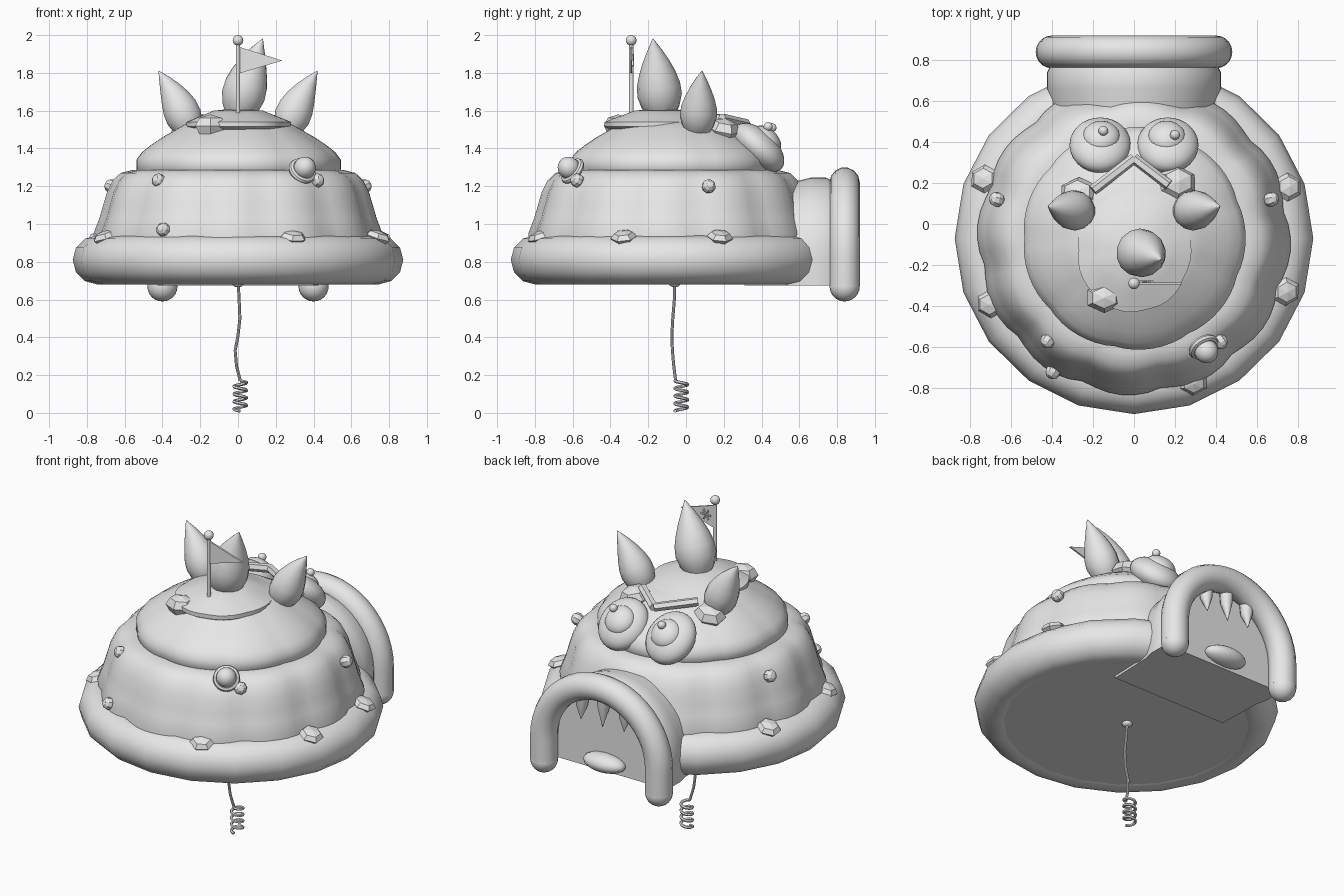
import bpy, bmesh, math
from math import pi, sin, cos
from mathutils import Vector, Matrix

if "Cube" in bpy.data.objects:
    bpy.data.objects.remove(bpy.data.objects["Cube"], do_unlink=True)

clay = bpy.data.materials.new("plain_grey")
clay.use_nodes = True
GREY = (0.8, 0.8, 0.8, 1)
clay.diffuse_color = GREY
clay.node_tree.nodes["Principled BSDF"].inputs["Base Color"].default_value = GREY

CENTRE = Vector((0, -0.07, 0))
UP = Vector((0, 0, 1))


def finish(bm, name, angle=40):
    bmesh.ops.recalc_face_normals(bm, faces=bm.faces)
    mesh = bpy.data.meshes.new(name)
    bm.to_mesh(mesh)
    bm.free()
    ob = bpy.data.objects.new(name, mesh)
    bpy.context.scene.collection.objects.link(ob)
    mesh.materials.append(clay)
    if angle:
        bpy.ops.object.select_all(action="DESELECT")
        ob.select_set(True)
        bpy.context.view_layer.objects.active = ob
        bpy.ops.object.shade_smooth_by_angle(angle=math.radians(angle))
    return ob


def skin(bm, rings, closed=False):
    """Bridge equal-sized rings of points, capping the ends unless closed."""
    loops = [[bm.verts.new(p) for p in ring] for ring in rings]
    n = len(loops[0])
    pairs = list(zip(loops, loops[1:])) + ([(loops[-1], loops[0])] if closed else [])
    for a, b in pairs:
        for i in range(n):
            j = (i + 1) % n
            bm.faces.new((a[i], a[j], b[j], b[i]))
    if not closed:
        bm.faces.new(loops[0])
        bm.faces.new(loops[-1])


def lathe(name, profile, centre, segs=72, lobes=0, depth=0.0, phase=0.0, sy=1.0, closed=False):
    """Revolve (radius, height) points, with soft lobes around the edge."""
    rings = []
    for r, z in profile:
        ring = []
        for i in range(segs):
            t = 2 * pi * i / segs
            k = r * (1 - depth + 2 * depth * abs(cos(lobes * t / 2 + phase)) ** 0.7) if lobes else r
            ring.append(centre + Vector((k * cos(t), k * sy * sin(t), z)))
        rings.append(ring)
    bm = bmesh.new()
    skin(bm, rings, closed)
    return finish(bm, name)


def tube(name, points, radius, sides=10, tapers=None):
    """Sweep a circle along a path; tapers scales the radius per point."""
    pts = [Vector(p) for p in points]
    rings = []
    side = None
    for i, p in enumerate(pts):
        d = (pts[min(i + 1, len(pts) - 1)] - pts[max(i - 1, 0)]).normalized()
        ref = side if side else (Vector((0, 1, 0)) if abs(d.y) < 0.9 else UP)
        side = (ref - d * ref.dot(d)).normalized()
        other = d.cross(side)
        r = radius * (tapers[i] if tapers else 1)
        rings.append([p + r * (cos(2 * pi * k / sides) * side + sin(2 * pi * k / sides) * other)
                      for k in range(sides)])
    bm = bmesh.new()
    skin(bm, rings)
    return finish(bm, name)


def ball(name, loc, size, normal=UP, sides=20, rings=12, angle=40):
    """Ellipsoid whose local z follows the normal."""
    bm = bmesh.new()
    rot = UP.rotation_difference(Vector(normal)).to_matrix().to_4x4()
    mat = Matrix.Translation(loc) @ rot @ Matrix.Diagonal((*size, 1))
    bmesh.ops.create_uvsphere(bm, u_segments=sides, v_segments=rings, radius=1, matrix=mat)
    return finish(bm, name, angle)


def spike(name, base, tip, radius, sides=14):
    """Leaf-shaped horn, round at the base and bending to a point."""
    base, tip = Vector(base), Vector(tip)
    tapers = [0.55, 0.85, 1.0, 0.97, 0.82, 0.6, 0.33, 0.02]
    pts = []
    for i in range(len(tapers)):
        t = i / (len(tapers) - 1)
        p = base.lerp(tip, t)
        flat = (tip - base) * Vector((1, 1, 0))
        pts.append(p - flat * 0.35 * t * (1 - t))
    return tube(name, pts, radius, sides, tapers)


def rock(name, loc, size, normal=UP):
    return ball(name, loc, size, normal, 6, 4, 0)


def outward(x, y, lift):
    return Vector((x, y + 0.07, 0)).normalized() + Vector((0, 0, lift))


# Brim roll and underside
lathe("brim", [(0.74 + 0.13 * cos(t), 0.81 + 0.13 * sin(t)) for t in [2 * pi * i / 12 for i in range(12)]],
      CENTRE, segs=40, lobes=20, depth=0.006, sy=0.98, closed=True)
lathe("underside", [(0.72, 0.69), (0.72, 0.74)], CENTRE, sy=0.98)

# Stacked dome tiers
lathe("lower_tier", [(0.74, 0.85), (0.75, 0.95), (0.72, 1.03), (0.70, 1.1), (0.68, 1.17),
                     (0.65, 1.23), (0.61, 1.27), (0.55, 1.285), (0.3, 1.29)],
      CENTRE, lobes=12, depth=0.022, phase=0.4)
lathe("upper_tier", [(0.52, 1.26), (0.54, 1.29), (0.54, 1.34), (0.51, 1.38), (0.46, 1.42),
                     (0.40, 1.46), (0.33, 1.5), (0.26, 1.54), (0.1, 1.56)],
      CENTRE, lobes=9, depth=0.01)
lathe("top_cap", [(0.25, 1.5), (0.275, 1.515), (0.275, 1.54), (0.24, 1.555), (0.19, 1.575),
                  (0.13, 1.6), (0.03, 1.61)],
      Vector((0, -0.13, 0)), segs=40, lobes=7, depth=0.02, sy=1.08)

# Horns
spike("top_horn", (0, -0.13, 1.56), (0.13, -0.175, 1.98), 0.118)
for s, side in ((1, "left"), (-1, "right")):
    spike(side + "_horn", (s * 0.25, 0.06, 1.47), (s * 0.42, 0.085, 1.81), 0.098)

# Flag with a small starburst
tube("flag_pole", [(0, -0.29, 1.54), (0, -0.29, 1.96)], 0.012)
ball("flag_knob", (0, -0.29, 1.972), (0.028,) * 3)
bm = bmesh.new()
skin(bm, [[Vector((x, y, z)) for x, z in ((0, 1.94), (0.235, 1.865), (0, 1.795))] for y in (-0.295, -0.285)])
finish(bm, "pennant", 0)
for i in range(3):
    a = i * pi / 3
    d = Vector((cos(a), 0, sin(a))) * 0.035
    c = Vector((0.06, -0.282, 1.868))
    tube("pennant_star", [c - d, c + d], 0.006, 6)

# Eyes, pupils and glints
LOOK = Vector((0, 0.68, 0.73))
for s, side in ((1, "left"), (-1, "right")):
    ball(side + "_eye", (s * 0.165, 0.385, 1.405), (0.15, 0.165, 0.09), LOOK, 28, 16)
    ball(side + "_pupil", (s * 0.16, 0.425, 1.445), (0.092, 0.092, 0.06), LOOK)
ball("left_glint", (0.2, 0.435, 1.515), (0.024,) * 3, LOOK)
ball("right_glint", (-0.15, 0.455, 1.51), (0.024,) * 3, LOOK)

# Joined eyebrows
tube("left_brow", [(0, 0.32, 1.53), (0.17, 0.19, 1.56)], 0.026, 6)
tube("right_brow", [(0, 0.32, 1.53), (-0.2, 0.165, 1.56)], 0.026, 6)

# Rocks near the top
rock("left_brow_rock", (0.21, 0.2, 1.5), (0.1, 0.09, 0.06), (0.2, 0.2, 1))
rock("right_brow_rock", (-0.27, 0.15, 1.49), (0.1, 0.08, 0.06), (-0.2, 0.2, 1))
rock("cap_rock", (-0.145, -0.36, 1.52), (0.095, 0.075, 0.06))

# Rocks resting on the brim
for x, y in ((-0.73, 0.22), (-0.7, -0.39), (0.29, -0.77), (0.74, -0.33), (0.75, 0.18)):
    rock("brim_rock", (x, y, 0.93), (0.075, 0.07, 0.035), outward(x, y, 3))

# Studs on the lower tier
for x, y, z in ((-0.42, -0.57, 1.23), (0.42, -0.575, 1.23), (-0.395, -0.72, 0.97),
                (-0.67, 0.12, 1.2), (0.67, 0.12, 1.2)):
    ball("stud", (x, y, z), (0.038, 0.038, 0.038), outward(x, y, 0.4), 8, 6, 20)

# Large ringed stud
n = outward(0.34, -0.6, 0.7).normalized()
hub = Vector((0.34, -0.6, 1.28))
ball("ringed_stud", hub + n * 0.03, (0.058, 0.058, 0.06), n)
u = n.orthogonal().normalized()
v = n.cross(u)
bm = bmesh.new()
skin(bm, [[hub + (0.06 + 0.018 * cos(b)) * (cos(a) * u + sin(a) * v) + 0.018 * sin(b) * n
           for b in [2 * pi * j / 8 for j in range(8)]]
          for a in [2 * pi * i / 24 for i in range(24)]], closed=True)
finish(bm, "stud_ring")


def arch(radius, y, foot, steps=24):
    """Horseshoe outline standing in a plane of constant y."""
    bend = [(radius * cos(pi * i / steps), y, 0.82 + radius * sin(pi * i / steps)) for i in range(steps + 1)]
    return [Vector(p) for p in [(radius, y, foot)] + bend + [(-radius, y, foot)]]


# Mouth tunnel and rounded lip
bm = bmesh.new()
skin(bm, [arch(r, y, 0.675) for r, y in ((0.40, 0.31), (0.41, 0.6), (0.425, 0.66), (0.425, 0.74), (0.40, 0.79))])
finish(bm, "mouth_tunnel")
tube("lip", arch(0.4, 0.84, 0.67), 0.08, 14)
for s in (1, -1):
    ball("lip_end", (s * 0.4, 0.84, 0.67), (0.08,) * 3)

# Teeth and tongue
for x, top, length in ((-0.15, 1.13, 0.15), (0, 1.17, 0.2), (0.15, 1.13, 0.15)):
    tube("tooth", [(x, 0.82, top), (x, 0.82, top - length * 0.4), (x, 0.83, top - length)],
         0.042, 10, [1, 0.85, 0.03])
ball("tongue", (0, 0.81, 0.74), (0.14, 0.075, 0.055))

# Hanging wire ending in a coil
tube("wire", [(0, -0.06, 0.7), (0.005, -0.06, 0.62), (0.01, -0.07, 0.5), (0, -0.075, 0.41),
              (-0.015, -0.072, 0.33), (-0.008, -0.065, 0.25), (0.012, -0.055, 0.17)], 0.008, 8)
coil = [(0.012 + 0.033 * sin(t), -0.025 - 0.033 * cos(t), 0.17 - 0.16 * t / (8 * pi))
        for t in [8 * pi * i / 80 for i in range(81)]]
tube("coil", coil, 0.009, 6)
ball("wire_anchor", (0, -0.06, 0.685), (0.03, 0.03, 0.02))
